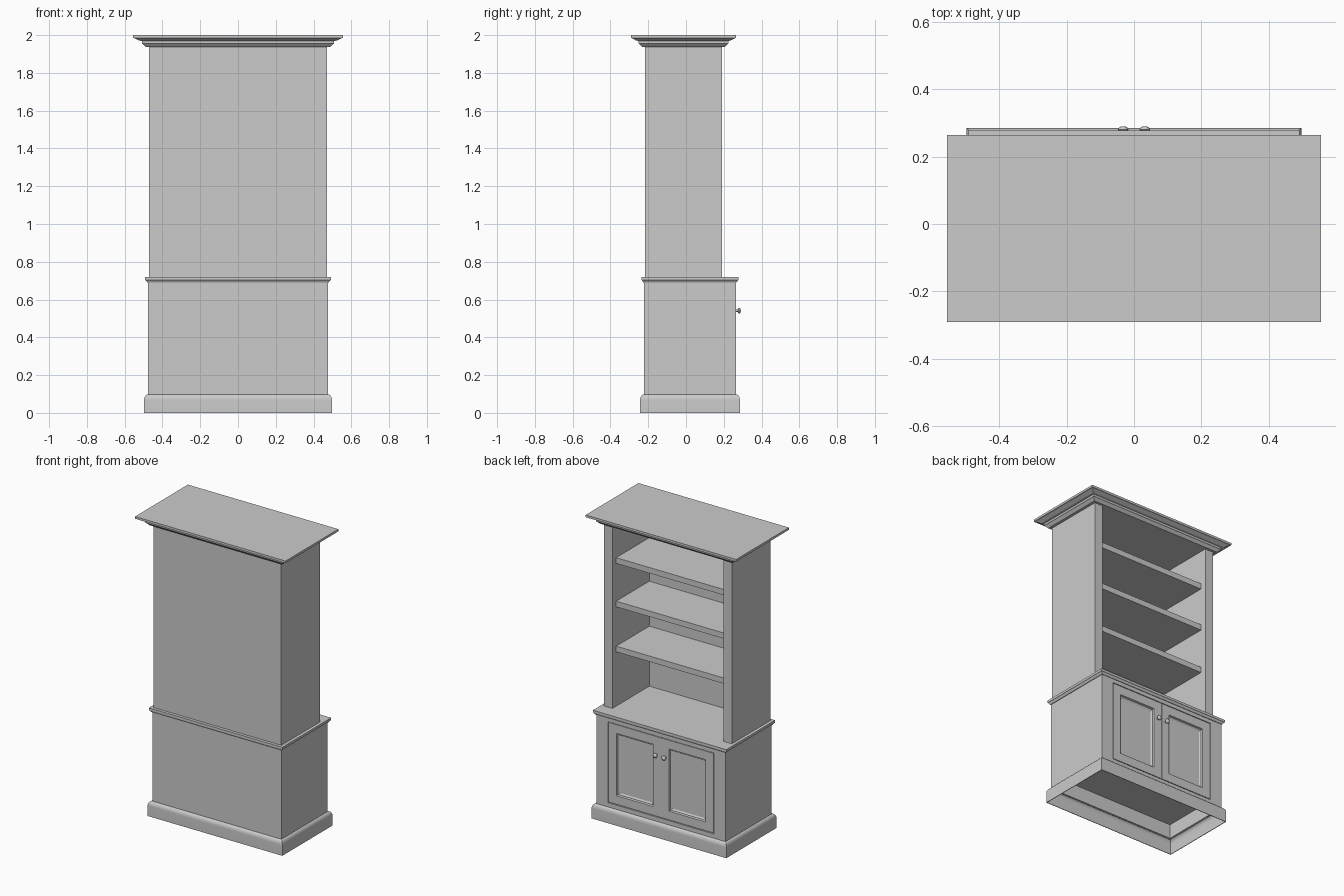
import bpy, bmesh, math

if "Cube" in bpy.data.objects:
    bpy.data.objects.remove(bpy.data.objects["Cube"])


def make(name, bm, smooth=False):
    bmesh.ops.recalc_face_normals(bm, faces=bm.faces)
    mesh = bpy.data.meshes.new(name)
    bm.to_mesh(mesh)
    bm.free()
    ob = bpy.data.objects.new(name, mesh)
    bpy.context.collection.objects.link(ob)
    if smooth:
        bpy.ops.object.select_all(action='DESELECT')
        ob.select_set(True)
        bpy.context.view_layer.objects.active = ob
        bpy.ops.object.shade_smooth_by_angle(angle=math.radians(35))
    return ob


def loft(name, rings, closed=False, smooth=False):
    """Bridge a list of point rings, either capped or closed into a loop."""
    bm = bmesh.new()
    vr = [[bm.verts.new(p) for p in r] for r in rings]
    n = len(vr[0])
    pairs = list(zip(vr, vr[1:])) + ([(vr[-1], vr[0])] if closed else [])
    for a, b in pairs:
        for i in range(n):
            j = (i + 1) % n
            bm.faces.new((a[i], a[j], b[j], b[i]))
    if not closed:
        bm.faces.new(vr[0])
        bm.faces.new(vr[-1])
    return make(name, bm, smooth)


def moulding(name, x, y0, y1, profile, ky=1.0, **kw):
    """Mitred moulding: profile of (outward offset, z) around a rectangle."""
    rings = []
    for o, z in profile:
        a, b, c = x + o, y0 - o * ky, y1 + o * ky
        rings.append([(-a, b, z), (a, b, z), (a, c, z), (-a, c, z)])
    return loft(name, rings, **kw)


def box(name, x0, x1, y0, y1, z0, z1):
    return loft(name, [[(x0, y0, z), (x1, y0, z), (x1, y1, z), (x0, y1, z)]
                       for z in (z0, z1)])


# plinth: thin hollow skirt with a rounded top
arc = [(0.002 + 0.019 * math.cos(t), 0.068 + 0.03 * math.sin(t))
       for t in [math.pi / 2 * i / 8 for i in range(9)]]
outer = [(0.021, 0.0)] + arc
inner = [(o - 0.004, z - 0.003) for o, z in reversed(arc)] + [(0.017, 0.0)]
moulding("plinth", 0.476, -0.222, 0.264, outer + inner, closed=True, smooth=True)

# lower cabinet carcass
LX, LB, LF = 0.476, -0.222, 0.264
DX, DZ0, DZ1 = 0.39, 0.125, 0.665
box("lower_back", -LX, LX, LB, LB + 0.012, 0.09, 0.695)
box("cabinet_floor", -LX + 0.01, LX - 0.01, LB + 0.01, LF - 0.022, 0.185, 0.205)
box("bottom_rail", -DX, DX, LF - 0.022, LF, 0.09, DZ0)
box("top_rail", -DX, DX, LF - 0.022, LF, DZ1, 0.695)
for s, side in ((-1, "left"), (1, "right")):
    xs = sorted((s * LX, s * (LX - 0.012)))
    box("lower_side_" + side, *xs, LB, LF, 0.09, 0.695)
    xs = sorted((s * LX, s * DX))
    box("lower_stile_" + side, *xs, LF - 0.022, LF, 0.09, 0.695)

    # door with a recessed panel
    x0, x1 = sorted((s * 0.0015, s * (DX - 0.004)))
    rings = []
    for i, y in ((0, 0.24), (0, 0.263), (0.058, 0.263), (0.062, 0.252),
                 (0.066, 0.252), (0.074, 0.247)):
        a, b, c, d = x0 + i, x1 - i, DZ0 + 0.005 + i, DZ1 - 0.004 - i
        rings.append([(a, y, c), (b, y, c), (b, y, d), (a, y, d)])
    loft("door_" + side, rings)

    # turned knob
    prof = [(0.008, 0.26), (0.006, 0.268), (0.006, 0.274), (0.012, 0.276),
            (0.0155, 0.280), (0.0145, 0.284), (0.010, 0.288), (0.004, 0.290)]
    n = 24
    loft("knob_" + side,
         [[(s * 0.032 + r * math.cos(2 * math.pi * k / n), y,
            0.541 + r * math.sin(2 * math.pi * k / n)) for k in range(n)]
          for r, y in prof], smooth=True)

# waist moulding, a full slab that forms the worktop
moulding("waist_top", LX, LB, LF,
         [(0.001, 0.69), (0.004, 0.69), (0.012, 0.702), (0.016, 0.704),
          (0.016, 0.72)], ky=0.9)

# upper bookcase
UX, UB, UF, IX = 0.471, -0.217, 0.19, 0.41
box("upper_back", -IX, IX, UB, UB + 0.018, 0.72, 1.94)
for s, side in ((-1, "left"), (1, "right")):
    xs = sorted((s * UX, s * IX))
    box("upper_side_" + side, *xs, UB, 0.15, 0.72, 1.94)
    box("upper_stile_" + side, *xs, 0.15, UF, 0.72, 1.94)
for i, z in enumerate((1.12, 1.42, 1.71)):
    box("shelf_%d" % (i + 1), -IX, IX, UB + 0.018, 0.15, z - 0.038, z)

# stepped crown moulding
moulding("crown", UX, UB, UF,
         [(0.0, 1.937), (0.018, 1.937), (0.034, 1.953), (0.038, 1.955),
          (0.038, 1.969), (0.052, 1.971), (0.075, 1.983), (0.084, 1.985),
          (0.084, 2.0)], ky=0.89)
